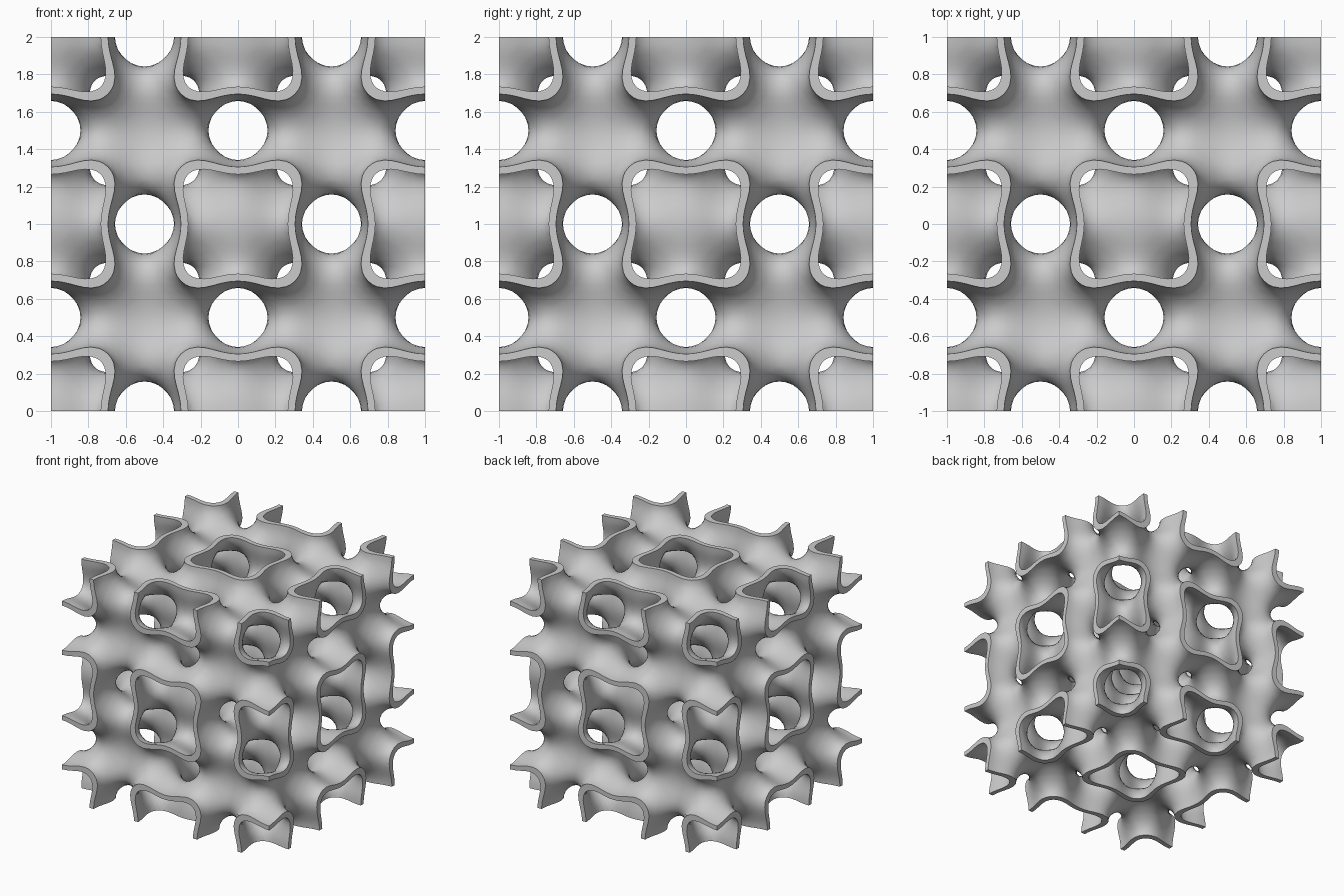
import bpy, bmesh, math
from itertools import product
from mathutils import Vector

if "Cube" in bpy.data.objects:
    bpy.data.objects.remove(bpy.data.objects["Cube"])

TAU = math.tau
N = 56              # samples along each side of the block
H = 2 / N           # sample spacing
LEVEL = 0.59        # half width of the wall, as a field value


def combine(a, b, c):
    """Periodic field from the cosines of the three coordinates."""
    return 2 * (a * b + b * c + c * a) - 2 * (a * a + b * b + c * c) + 3


def project(point, level):
    """Slide a point along the field gradient onto the given level."""
    p = point.copy()
    for _ in range(5):
        a, b, c = (math.cos(TAU * v) for v in p)
        slopes = (2 * (b + c) - 4 * a, 2 * (a + c) - 4 * b, 2 * (a + b) - 4 * c)
        grad = Vector([-TAU * math.sin(TAU * v) * s for v, s in zip(p, slopes)])
        p += grad * ((level - combine(a, b, c)) / max(grad.length_squared, 1e-6))
    return p


# Sample the field in the block
coord = [-1 + (i + 0.5) * H for i in range(N)]
cosine = [math.cos(TAU * v) for v in coord]
field = {(i, j, k): combine(cosine[i], cosine[j], cosine[k])
         for i, j, k in product(range(N), repeat=3)}

# Middle surface: one quad around every sample edge that crosses zero
crossings, quads = {}, []
for p, value in field.items():
    for axis in range(3):
        q = list(p)
        q[axis] += 1
        other = field.get(tuple(q))
        if other is None or (value > 0) == (other > 0):
            continue
        hit = Vector([coord[i] for i in p])
        hit[axis] += H * value / (value - other)
        quad = []
        for du, dv in ((0, 0), (1, 0), (1, 1), (0, 1)):
            cell = list(p)
            cell[(axis + 1) % 3] -= du
            cell[(axis + 2) % 3] -= dv
            cell = tuple(cell)
            crossings.setdefault(cell, []).append(hit)
            quad.append(cell)
        quads.append(quad if value > 0 else quad[::-1])

# Each cell gives one point; border cells snap to the sides of the block
middle = {}
for cell, hits in crossings.items():
    point = sum(hits, Vector()) / len(hits)
    for axis, i in enumerate(cell):
        if i < 0:
            point[axis] = -1
        elif i == N - 1:
            point[axis] = 1
    middle[cell] = project(point, 0)

# Two wall faces, either side of the middle surface
bm = bmesh.new()
lift = Vector((0, 0, 1))
outer = {c: bm.verts.new(project(p, -LEVEL) + lift) for c, p in middle.items()}
inner = {c: bm.verts.new(project(p, LEVEL) + lift) for c, p in middle.items()}
partner = {outer[c]: inner[c] for c in middle}
for quad in quads:
    bm.faces.new([outer[c] for c in quad])
    bm.faces.new([inner[c] for c in reversed(quad)])

# Flat rims closing the wall on the sides of the block
rim_loops = [e.link_loops[0] for e in bm.edges
             if e.is_boundary and e.verts[0] in partner]
rim_pairs = [(l.vert, l.link_loop_next.vert) for l in rim_loops]
for a, b in rim_pairs:
    bm.faces.new((b, a, partner[a], partner[b]))

mesh = bpy.data.meshes.new("lattice_wall")
bm.to_mesh(mesh)
bm.free()

# Plain grey material
grey = bpy.data.materials.new("light_grey")
grey.use_nodes = True
grey.diffuse_color = (0.6, 0.6, 0.6, 1)
shader = next(n for n in grey.node_tree.nodes if n.type == "BSDF_PRINCIPLED")
shader.inputs["Base Color"].default_value = grey.diffuse_color
mesh.materials.append(grey)

lattice = bpy.data.objects.new("lattice_wall", mesh)
bpy.context.collection.objects.link(lattice)
bpy.ops.object.select_all(action="DESELECT")
lattice.select_set(True)
bpy.context.view_layer.objects.active = lattice
bpy.ops.object.shade_smooth_by_angle(angle=math.radians(40))
